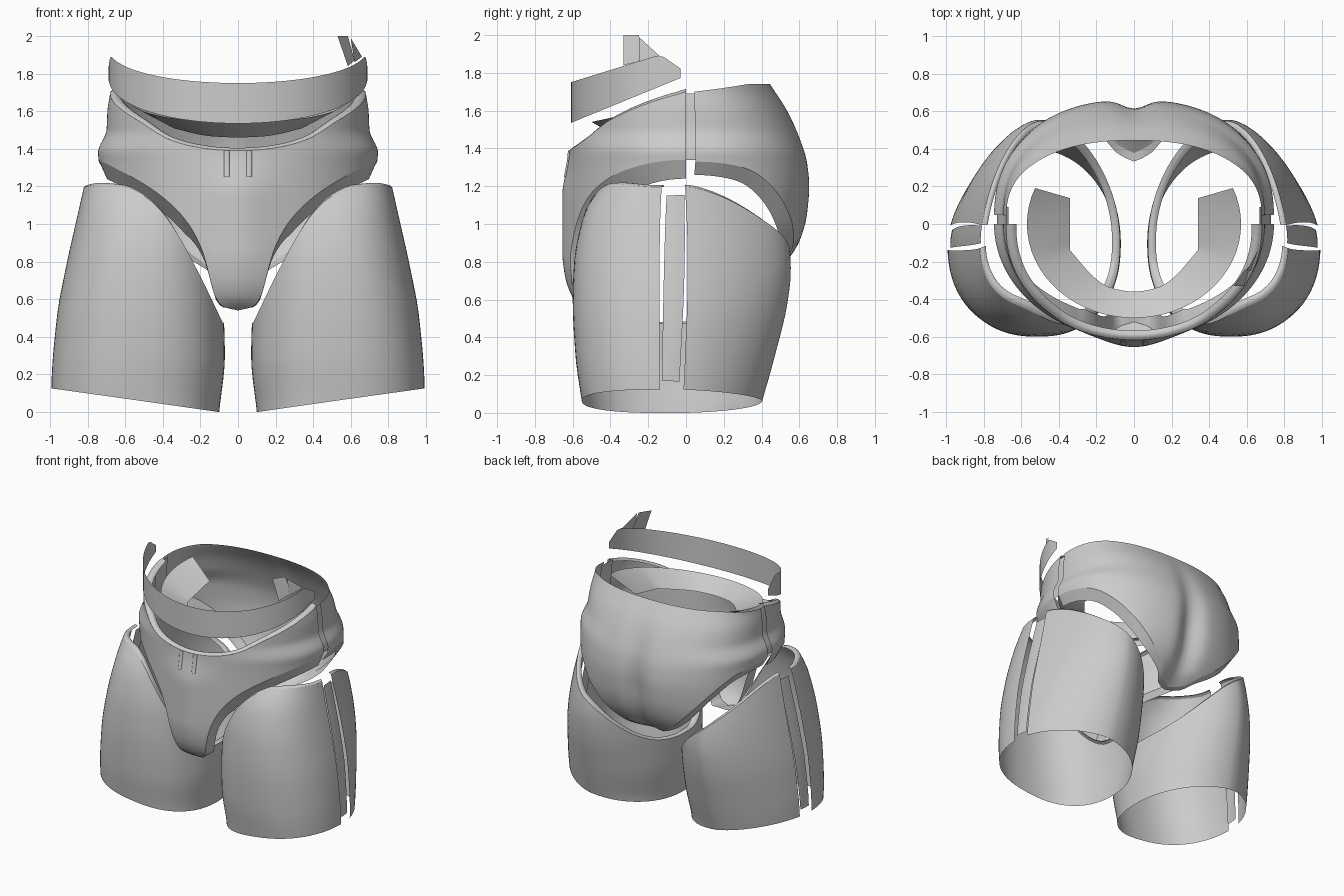
import bpy, math
from math import sin, cos, radians, exp

if "Cube" in bpy.data.objects:
    bpy.data.objects.remove(bpy.data.objects["Cube"])

def lerp(pts, v):
    """smooth lookup (cubic Hermite) in ascending (key, value) pairs"""
    if v <= pts[0][0]:
        return pts[0][1]
    if v >= pts[-1][0]:
        return pts[-1][1]
    n = len(pts)
    slope = [(pts[i + 1][1] - pts[i][1]) / (pts[i + 1][0] - pts[i][0]) for i in range(n - 1)]
    def tangent(i):
        if i in (0, n - 1):
            return slope[min(i, n - 2)]
        a, b = slope[i - 1], slope[i]
        return 0 if a * b <= 0 else 2 * a * b / (a + b)
    for i in range(n - 1):
        if v <= pts[i + 1][0]:
            h = pts[i + 1][0] - pts[i][0]
            t = (v - pts[i][0]) / h
            return ((2 * t**3 - 3 * t * t + 1) * pts[i][1] + (t**3 - 2 * t * t + t) * h * tangent(i)
                    + (3 * t * t - 2 * t**3) * pts[i + 1][1] + (t**3 - t * t) * h * tangent(i + 1))

def spow(v, e):
    return math.copysign(abs(v) ** e, v)

def sheet(name, f, u0, u1, nu, nv, mirror=False):
    """grid surface f(u, v), v in 0..1"""
    vs, fs = [], []
    for i in range(nu + 1):
        for j in range(nv + 1):
            vs.append(f(u0 + (u1 - u0) * i / nu, j / nv))
    n = nv + 1
    for i in range(nu):
        for j in range(nv):
            a = i * n + j
            fs.append((a, a + n, a + n + 1, a + 1))
    me = bpy.data.meshes.new(name)
    me.from_pydata(vs, [], fs)
    me.shade_smooth()
    ob = bpy.data.objects.new(name, me)
    bpy.context.collection.objects.link(ob)
    if mirror:
        ob.modifiers.new("mirror", 'MIRROR').use_axis[0] = True
    return ob

# Front pelvis shell, angle 0 = front centre
HIP_W = [(1.2, .735), (1.32, .74), (1.38, .745), (1.5, .70), (1.6, .695), (1.7, .68)]
FRONT_D = [(.54, .48), (.57, .53), (.63, .57), (.72, .60), (.85, .615), (1.2, .615), (1.4, .617), (1.7, .62)]
FRONT_TOP = [(0, 1.70), (.32, 1.64), (.65, 1.55), (.86, 1.45), (1, 1.39)]
FRONT_LOW = [(0, .54), (.08, .56), (.13, .63), (.16, .75), (.2, .88), (.28, 1.02), (.4, 1.14), (.55, 1.24), (.68, 1.31), (.74, 1.34)]

def front_at(a, z):
    x = lerp(HIP_W, z) * sin(a)
    k = min(1, max(0, (1.4 - z) / .25))
    k = k * k * (3 - 2 * k)
    return (x, -lerp(FRONT_D, z) * max(0, cos(a)) - .04 * k * exp(-(x / .19) ** 2), z)

def front_low(a):
    return lerp(FRONT_LOW, abs(.74 * sin(a)))

def front_shell(a, v):
    lo, hi = front_low(a), lerp(FRONT_TOP, cos(a))
    return front_at(a, lo + (hi - lo) * v)

def front_rim(a, v):
    x, y, z = front_at(a, lerp(FRONT_TOP, cos(a)))
    return (x * (1 - .08 * v), y * (1 - .08 * v), z + .015 * sin(math.pi * v))

def leg_flange(a, v):
    x, y, z = front_at(a, front_low(a))
    k = min(1, abs(x) / .3)
    return (x * (1 - .06 * v), y + (.12 if k < 1 else .12 * cos(a)) * v, z - .10 * v * k + .03 * v * (1 - k))

H = radians(90)
sheet("front_pelvis_shell", front_shell, -H, H, 110, 24)
sheet("front_waist_rim", front_rim, -H, H, 60, 4)
sheet("front_leg_flange", leg_flange, -H, H, 110, 3)

# Two small clips on the front waist edge
for s in (-1, 1):
    def clip(u, v, s=s):
        x, y, z = front_at(math.asin((s * .06 + .015 * cos(u)) / .74), 1.25 + .14 * v)
        return (x, y - .002 - .008 * sin(u), z)
    sheet("waist_clip", clip, 0, math.pi, 6, 4)

# Rear pelvis shell with centre crease, curling under at the bottom
BACK_D = [(.70, .38), (.74, .46), (.78, .52), (.84, .57), (.92, .615), (1.05, .65), (1.2, .662), (1.32, .65), (1.45, .61), (1.6, .54), (1.74, .445)]
BACK_LOW = [(0, .71), (.1, .73), (.18, .79), (.3, .88), (.45, 1.03), (.58, 1.18), (.68, 1.29), (.74, 1.33)]
CLEFT = [(.70, .02), (.85, .06), (1.05, .065), (1.3, .04), (1.6, .01), (1.74, 0)]

def back_at(a, z):
    x = lerp(HIP_W, z) * spow(sin(a), .87)
    y = .03 + (lerp(BACK_D, z) - .03) * abs(cos(a)) ** .85
    return (x, y - lerp(CLEFT, z) * exp(-(x / .085) ** 2), z)

def back_low(a):
    return lerp(BACK_LOW, .74 * abs(sin(a)) ** .87)

def back_shell(a, v):
    lo, hi = back_low(a), 1.70 + .04 * min(1, cos(a) * 1.5)
    return back_at(a, lo + (hi - lo) * v)

def back_flange(a, v):
    x, y, z = back_at(a, back_low(a))
    return (x * (1 - .06 * v), y * (1 - .12 * v), z - .07 * v * min(1, abs(x) / .4))

B = radians(89)
sheet("rear_pelvis_shell", back_shell, -B, B, 90, 24)
sheet("rear_leg_flange", back_flange, -B, B, 90, 2)

# Recessed strip joining front and rear shells at the hips
sheet("hip_joint_strip", lambda y, v: (lerp(HIP_W, 1.34 + .35 * v) * .98, y, 1.34 + .35 * v),
      -.05, .09, 2, 8, True)

# Thigh shells: tilted hem, top cut along the leg opening
OUTER = [(0, .985), (.13, .993), (.5, .965), (.8, .91), (1.0, .865), (1.2, .82)]
INNER = [(0, .10), (.3, .07), (.5, .075), (.8, .10), (1.2, .15)]
TH_F = [(.05, .55), (.3, .585), (.6, .60), (.8, .592), (1.0, .555), (1.1, .52), (1.2, .45)]
TH_B = [(.05, .40), (.3, .47), (.6, .54), (.75, .555), (.9, .545), (1.2, .47)]
TH_TOP = [(.08, .47), (.2, .72), (.3, .91), (.4, 1.06), (.5, 1.15), (.62, 1.2), (.75, 1.21), (.85, 1.19)]

def thigh_at(t, z):
    c = (lerp(OUTER, z) + lerp(INNER, z)) / 2
    rx = (lerp(OUTER, z) - lerp(INNER, z)) / 2
    ym = -.1
    back = sin(t) > 0
    ry = lerp(TH_B, z) - ym if back else lerp(TH_F, z) + ym
    e = (1.2 if cos(t) > 0 else 1.0) if back else .85
    return (c + rx * spow(cos(t), e), ym + ry * spow(sin(t), e), z)

def thigh_top(t):
    z = .8
    for _ in range(8):
        x, y, _z = thigh_at(t, z)
        z = .5 * z + .5 * (lerp(TH_TOP, x) - .27 * max(0, y / .54) ** 1.4)
    return z

def thigh(t, v):
    hi = thigh_top(t)
    lo = .125 * (thigh_at(t, .07)[0] - .1) / .89
    return thigh_at(t, lo + (hi - lo) * v)

def thigh_rim(t, v):
    x, y, z = thigh_at(t, thigh_top(t))
    return (x + (.5 - x) * .1 * v, y * (1 - .1 * v), z + .012 * sin(math.pi * v))

sheet("thigh_shell", thigh, radians(13), radians(357), 84, 16, True)
sheet("thigh_top_rim", thigh_rim, radians(13), radians(357), 84, 3, True)

# Narrow strip inside the outer side gap of each thigh
def gap_strip(t, v):
    x, y, z = thigh(t, .04 + .92 * v)
    return (x - .015, y + .02 - .02 * (1 - v), z)
sheet("thigh_side_strip", gap_strip, radians(-2), radians(10), 4, 10, True)

# Raised belt floating above the front, tilted up towards the sides
def belt(a, v):
    y = -.61 * cos(a) ** .9
    lo = 1.535 + .41 * (y + .61)
    hi = min(1.75 + .31 * (y + .61), 1.90 - .7 * max(0, y + .14))
    return (.69 * sin(a), y, lo + (hi - lo) * v)
sheet("belt", belt, -radians(88), radians(88), 48, 3)

# Inner collar: sloping ring with a faceted hole
def collar(a, v):
    f = radians(45) * round(math.degrees(a) / 45)
    r = .37 * cos(radians(22.5)) / cos(a - f)
    x = .57 * sin(a) * (1 - v) + r * sin(a) * v
    y = (-.50 * cos(a)) * (1 - v) + (-.36 * cos(a)) * v
    return (x, y, 1.54 + .22 * (y + .5) - .11 * v)
sheet("inner_collar", collar, -radians(112.5), radians(112.5), 40, 2)

# Torn tabs standing on one end of the belt
def tab(name, pts):
    me = bpy.data.meshes.new(name)
    me.from_pydata(pts, [], [tuple(range(len(pts)))])
    bpy.context.collection.objects.link(bpy.data.objects.new(name, me))

tab("belt_tab_tall", [(.585, -.33, 1.84), (.62, -.22, 1.87), (.585, -.25, 2.0), (.53, -.33, 2.0)])
tab("belt_tab_short", [(.62, -.25, 1.86), (.66, -.14, 1.89), (.60, -.25, 1.99)])
